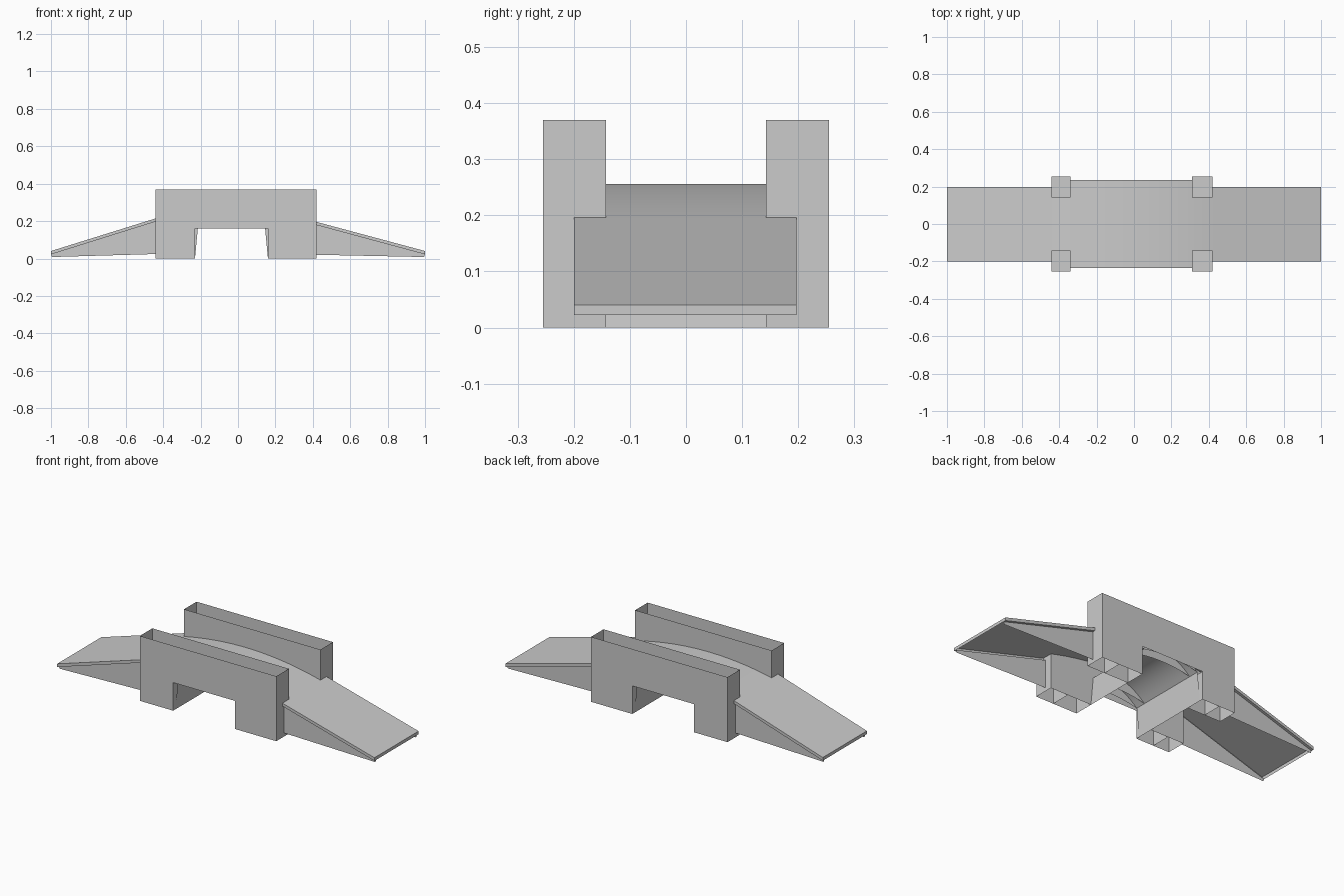
import bpy, bmesh, math

if "Cube" in bpy.data.objects:
    bpy.data.objects.remove(bpy.data.objects["Cube"])

X0, X1 = -0.44, 0.42          # bridge wall extents
O0, O1 = -0.23, 0.16          # passage opening extents


def build(name, faces, smooth=False):
    """Make a sheet object from a list of polygons."""
    bm = bmesh.new()
    for f in faces:
        bm.faces.new([bm.verts.new(p) for p in f])
    bmesh.ops.remove_doubles(bm, verts=bm.verts, dist=1e-5)
    me = bpy.data.meshes.new(name)
    bm.to_mesh(me)
    bm.free()
    ob = bpy.data.objects.new(name, me)
    bpy.context.collection.objects.link(ob)
    if smooth:
        bpy.context.view_layer.objects.active = ob
        ob.select_set(True)
        bpy.ops.object.shade_smooth_by_angle(angle=math.radians(30))
        ob.select_set(False)
    return ob


def strip(profile, y0, y1):
    """Sweep an x-z polyline from y0 to y1."""
    return [[(a[0], y0, a[1]), (b[0], y0, b[1]), (b[0], y1, b[1]), (a[0], y1, a[1])]
            for a, b in zip(profile, profile[1:])]


def panel(profile, y):
    """Flat x-z polygon at one y."""
    return [[(x, y, z) for x, z in profile]]


def between(upper, lower, y):
    """Side sheet filling the gap between two matching polylines."""
    return [[(a[0], y, a[1]), (b[0], y, b[1]), (d[0], y, d[1]), (c[0], y, c[1])]
            for a, b, c, d in zip(upper, upper[1:], lower, lower[1:])]


def deck_z(x):
    return 0.256 - 0.273 * (x + 0.05) ** 2


def samples(a, b, n):
    return [a + (b - a) * i / n for i in range(n + 1)]


# curved road deck, wider between the posts
for name, a, b, w in (("deck_left", X0, -0.34, 0.2), ("deck_middle", -0.34, 0.31, 0.235),
                      ("deck_right", 0.31, X1, 0.2)):
    build(name, strip([(x, deck_z(x)) for x in samples(a, b, 16)], -w, w), True)

# vaulted passage with slanted abutments
S0, S1, SP = -0.215, 0.145, 0.16
mid, half = (S0 + S1) / 2, (S1 - S0) / 2


def arch(rise):
    return [(x, SP + rise * (1 - ((x - mid) / half) ** 2)) for x in samples(S0, S1, 20)]


vault = arch(0.083)
build("passage_vault", strip([(O0, 0.0)] + vault + [(O1, 0.0)], -0.235, 0.235), True)

wall = [(X0, 0), (X0, 0.37), (X1, 0.37), (X1, 0), (O1, 0), (O1, 0.16), (O0, 0.16), (O0, 0)]
for s, side in ((-1, "front"), (1, "back")):
    # hollow parapet wall, open at top and bottom
    yi, yo = s * 0.1425, s * 0.255
    inner = [(X0, 0), (X0, 0.37), (X1, 0.37), (X1, 0), (O1, 0)] + vault[::-1] + [(O0, 0)]
    faces = panel(wall, yo) + panel(inner, yi)
    for x, top in ((X0, 0.37), (X1, 0.37), (O0, 0.16), (O1, 0.16)):
        faces += strip([(x, 0), (x, top)], yi, yo)
    build(side + "_parapet", faces)

    # crescent trims beside the vault
    build(side + "_crescents", between(vault, arch(0.02), s * 0.175)
          + between(vault, arch(0.02), s * 0.235))

    # posts hidden inside the wall ends
    build(side + "_posts",
          strip([(-0.34, 0), (-0.34, 0.26), (X0, 0.26)], yi, yo)
          + strip([(0.31, 0), (0.31, 0.26), (X1, 0.26)], yi, yo))

# sloping ramps with overhanging lip and inset side panels
for name, xe, xi, shift, foot in (("left_ramp", -1.0, X0, 0.005, 0.024),
                                  ("right_ramp", 1.0, X1, -0.004, 0.02)):
    top = [(xe, 0.04), (xi, deck_z(xi))]
    low = [(xe, 0.022), (xi, deck_z(xi) - 0.017)]
    lo, hi = -0.2, 0.197
    faces = strip(top, lo, hi) + strip([top[0], low[0]], lo, hi)
    for y, yp in ((lo, -0.185), (hi, 0.182)):
        faces += between(top, low, y)
        faces += strip(low, y, yp)
        faces += between(low, [(xe * 0.995, 0.008), (xi, foot)], yp)
    build(name, faces)
